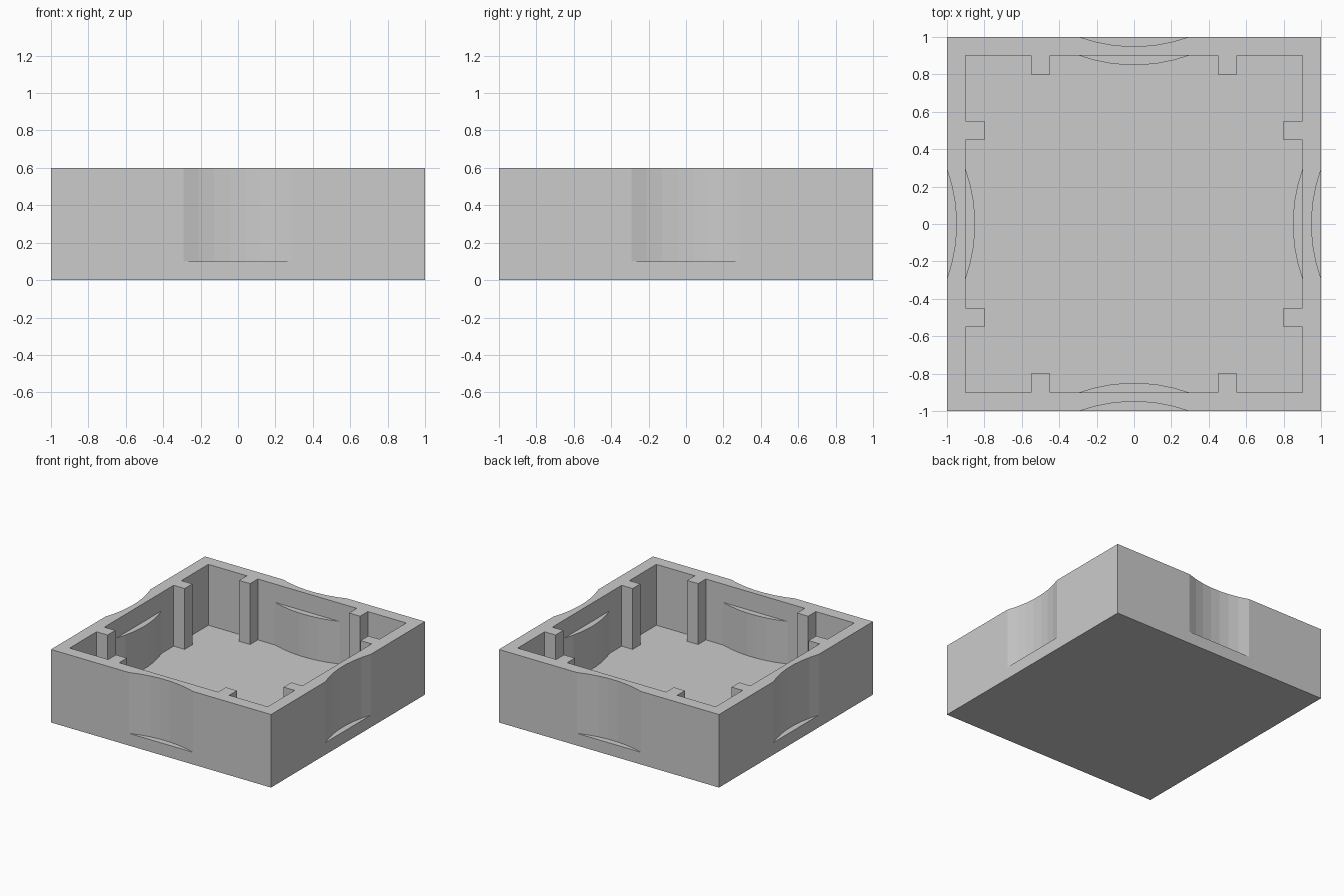
import bpy
import bmesh
from math import sin, cos, radians
from mathutils import Matrix, Vector

cube = bpy.data.objects.get("Cube")
if cube:
    bpy.data.objects.remove(cube, do_unlink=True)

HALF, INNER, FLOOR, TOP, BULGE_TOP = 1.0, 0.9, 0.1, 0.6, 0.45
RADIUS, STEP, SEGMENTS = 0.866, 360 / 64, 7

grey = bpy.data.materials.new("light grey")
grey.use_nodes = True
colour = (0.6, 0.6, 0.6, 1)
grey.diffuse_color = colour
grey.node_tree.nodes["Principled BSDF"].inputs["Base Color"].default_value = colour


def arc(line):
    """Shallow faceted arc that starts and ends on y = -line and dips inward."""
    end = STEP * SEGMENTS / 2
    points = []
    for i in range(SEGMENTS + 1):
        a = radians(-end + i * STEP)
        points.append((RADIUS * sin(a), -line + RADIUS * (cos(a) - cos(radians(end)))))
    return points


def four_sides(points):
    """Repeat the points of the front side around all four sides."""
    return [Matrix.Rotation(radians(90 * k), 2) @ Vector(p)
            for k in range(4) for p in points]


def finish(name, bm):
    bmesh.ops.recalc_face_normals(bm, faces=bm.faces)
    mesh = bpy.data.meshes.new(name)
    bm.to_mesh(mesh)
    bm.free()
    mesh.materials.append(grey)
    obj = bpy.data.objects.new(name, mesh)
    bpy.context.collection.objects.link(obj)
    return obj


def loop(bm, outline, z):
    return [bm.verts.new((x, y, z)) for x, y in outline]


def bridge(bm, low, high):
    n = len(low)
    for i in range(n):
        j = (i + 1) % n
        bm.faces.new((low[i], low[j], high[j], high[i]))


def prism(bm, outline, z0, z1):
    low, high = loop(bm, outline, z0), loop(bm, outline, z1)
    bridge(bm, low, high)
    bm.faces.new(low)
    bm.faces.new(high)


# Solid base slab, its top is the tray floor
bm = bmesh.new()
prism(bm, four_sides([(-HALF, -HALF)]), 0, FLOOR)
finish("base", bm)

# Wall ring: curved recesses outside, and inside a plan with the posts included
bm = bmesh.new()
outer = four_sides([(-HALF, -HALF)] + arc(HALF))
post = [(-0.55, -INNER), (-0.55, -0.8), (-0.45, -0.8), (-0.45, -INNER)]
mirrored = [(-x, y) for x, y in reversed(post)]
inner = four_sides([(-INNER, -INNER)] + post + mirrored)
rings = []
for z in (FLOOR, TOP):
    rings.append((loop(bm, outer, z), loop(bm, inner, z)))
for a, b in zip(*rings):
    bridge(bm, a, b)
for ring in rings:
    edges = []
    for verts in ring:
        edges += [bm.edges.get((v, verts[(i + 1) % len(verts)])) for i, v in enumerate(verts)]
    bmesh.ops.triangle_fill(bm, edges=edges, use_beauty=True)
bmesh.ops.dissolve_limit(bm, angle_limit=radians(1), verts=bm.verts, edges=bm.edges)
finish("walls_and_posts", bm)

# Curved bulges on the inside of each wall, ending below the rim
for k, side in enumerate(("front", "left", "back", "right")):
    bm = bmesh.new()
    turn = Matrix.Rotation(radians(90 * k), 2)
    prism(bm, [turn @ Vector(p) for p in arc(INNER)], FLOOR, BULGE_TOP)
    finish(side + "_inner_bulge", bm)
